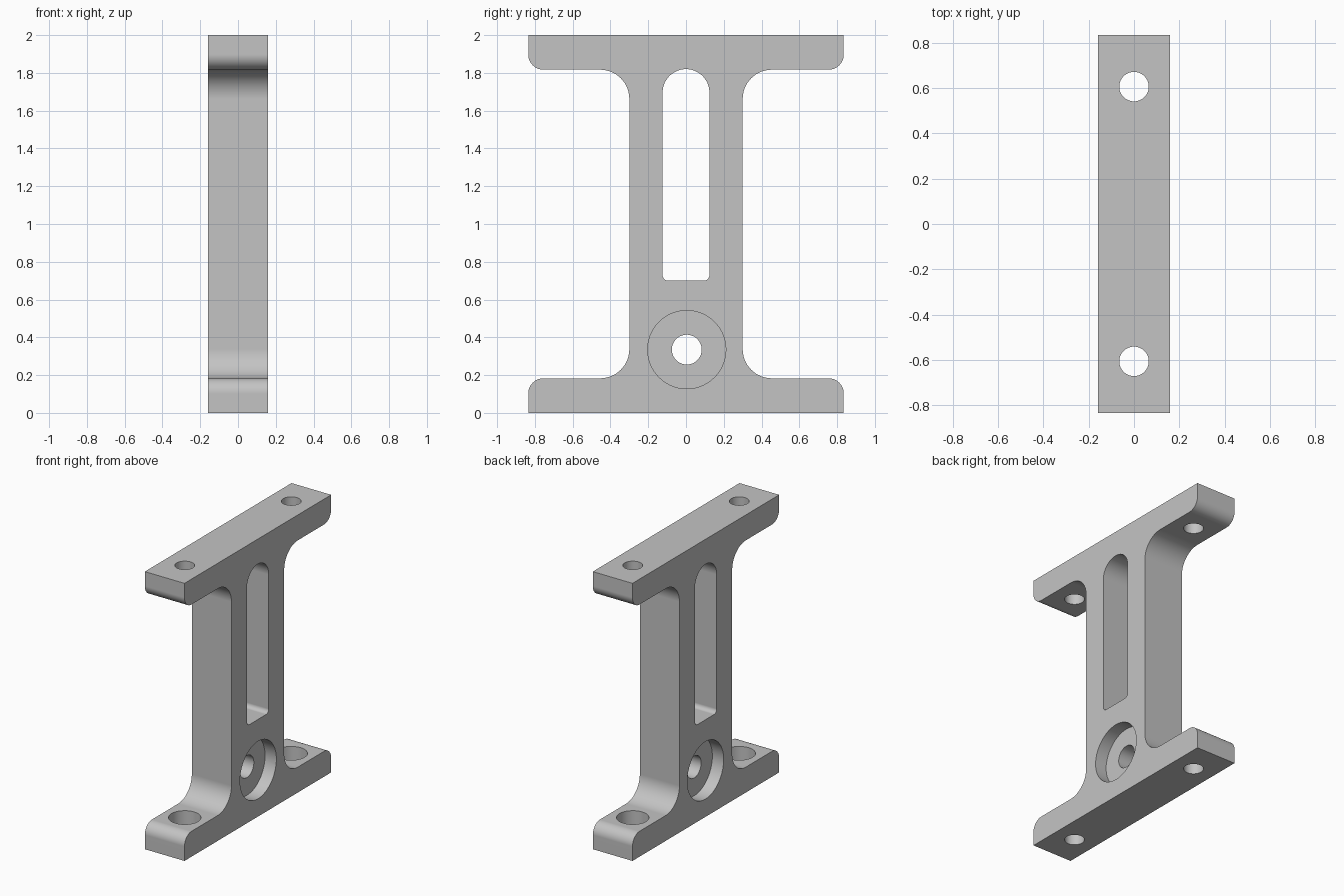
import bpy, bmesh, math
from mathutils import Vector, Matrix

if "Cube" in bpy.data.objects:
    bpy.data.objects.remove(bpy.data.objects["Cube"], do_unlink=True)

HALF = 0.158          # half thickness along x
FLANGE = 0.183        # flange height
BOLT_Y = 0.606        # flange bolt offset
BORE_Z = 0.335        # height of the side bore

grey = bpy.data.materials.new("machined grey")
grey.use_nodes = True
colour = (0.55, 0.55, 0.55, 1)
grey.diffuse_color = colour
grey.node_tree.nodes["Principled BSDF"].inputs["Base Color"].default_value = colour


def rounded(corners, steps=14):
    """Replace right-angle corners (y, z, radius) with arcs."""
    out = []
    n = len(corners)
    for i, (y, z, r) in enumerate(corners):
        p = Vector((y, z))
        if r == 0:
            out.append(p)
            continue
        a = (Vector(corners[i - 1][:2]) - p).normalized()
        b = (Vector(corners[(i + 1) % n][:2]) - p).normalized()
        centre = p + r * (a + b)
        for k in range(steps + 1):
            t = math.pi / 2 * k / steps
            out.append(centre - r * (b * math.cos(t) + a * math.sin(t)))
    return out


def finish(name, bm):
    bmesh.ops.recalc_face_normals(bm, faces=bm.faces)
    mesh = bpy.data.meshes.new(name)
    bm.to_mesh(mesh)
    bm.free()
    mesh.materials.append(grey)
    obj = bpy.data.objects.new(name, mesh)
    bpy.context.collection.objects.link(obj)
    return obj


def prism(name, half_corners, half_depth):
    """Mirror a half outline in y and extrude it along x."""
    corners = half_corners + [(-y, z, r) for y, z, r in reversed(half_corners)]
    bm = bmesh.new()
    verts = [bm.verts.new((-half_depth, p.x, p.y)) for p in rounded(corners)]
    bmesh.ops.remove_doubles(bm, verts=verts, dist=1e-5)
    edge_loop = [v for v in verts if v.is_valid]
    face = bm.faces.new(edge_loop)
    ext = bmesh.ops.extrude_face_region(bm, geom=[face])
    moved = [g for g in ext["geom"] if isinstance(g, bmesh.types.BMVert)]
    bmesh.ops.translate(bm, verts=moved, vec=(2 * half_depth, 0, 0))
    return finish(name, bm)


def cylinder(name, radius, start, end):
    start, end = Vector(start), Vector(end)
    axis = end - start
    bm = bmesh.new()
    turn = Vector((0, 0, 1)).rotation_difference(axis).to_matrix().to_4x4()
    bmesh.ops.create_cone(bm, cap_ends=True, segments=56, radius1=radius,
                          radius2=radius, depth=axis.length,
                          matrix=Matrix.Translation((start + end) / 2) @ turn)
    return finish(name, bm)


# I-shaped body with rounded flange tips and filleted web
bracket = prism("bracket_body", [
    (0.835, 0, 0), (0.835, FLANGE, 0.08), (0.3, FLANGE, 0.155),
    (0.3, 2 - FLANGE, 0.155), (0.835, 2 - FLANGE, 0.08), (0.835, 2, 0)], HALF)

# Long window with an arched top
cutters = [prism("window_cutter", [(0.124, 0.7, 0.03), (0.124, 1.82, 0.124)], 0.3)]

# Side bore with a round recess on both faces
cutters.append(cylinder("bore_cutter", 0.079, (-0.3, 0.004, BORE_Z), (0.3, 0.004, BORE_Z)))
for s in (-1, 1):
    cutters.append(cylinder("recess_cutter", 0.207, (s * (HALF - 0.09), 0.004, BORE_Z),
                            (s * 0.3, 0.004, BORE_Z)))
    # Flange bolt holes, counterbored on the base
    y = s * BOLT_Y
    cutters.append(cylinder("top_hole_cutter", 0.065, (0, y, 1.7), (0, y, 2.1)))
    cutters.append(cylinder("base_hole_cutter", 0.065, (0, y, -0.1), (0, y, 0.3)))
    cutters.append(cylinder("counterbore_cutter", 0.106, (0, y, FLANGE - 0.105), (0, y, 0.3)))

bpy.ops.object.select_all(action="DESELECT")
bracket.select_set(True)
bpy.context.view_layer.objects.active = bracket
for cutter in cutters:
    cutter.hide_render = True
    mod = bracket.modifiers.new("cut", "BOOLEAN")
    mod.operation = "DIFFERENCE"
    mod.solver = "EXACT"
    mod.object = cutter
    bpy.ops.object.modifier_apply(modifier=mod.name)
for cutter in cutters:
    bpy.data.objects.remove(cutter, do_unlink=True)

# Smooth curved walls while flat faces stay flat
bpy.ops.object.shade_smooth_by_angle(angle=math.radians(30))
weighted = bracket.modifiers.new("flat_face_normals", "WEIGHTED_NORMAL")
weighted.keep_sharp = True
